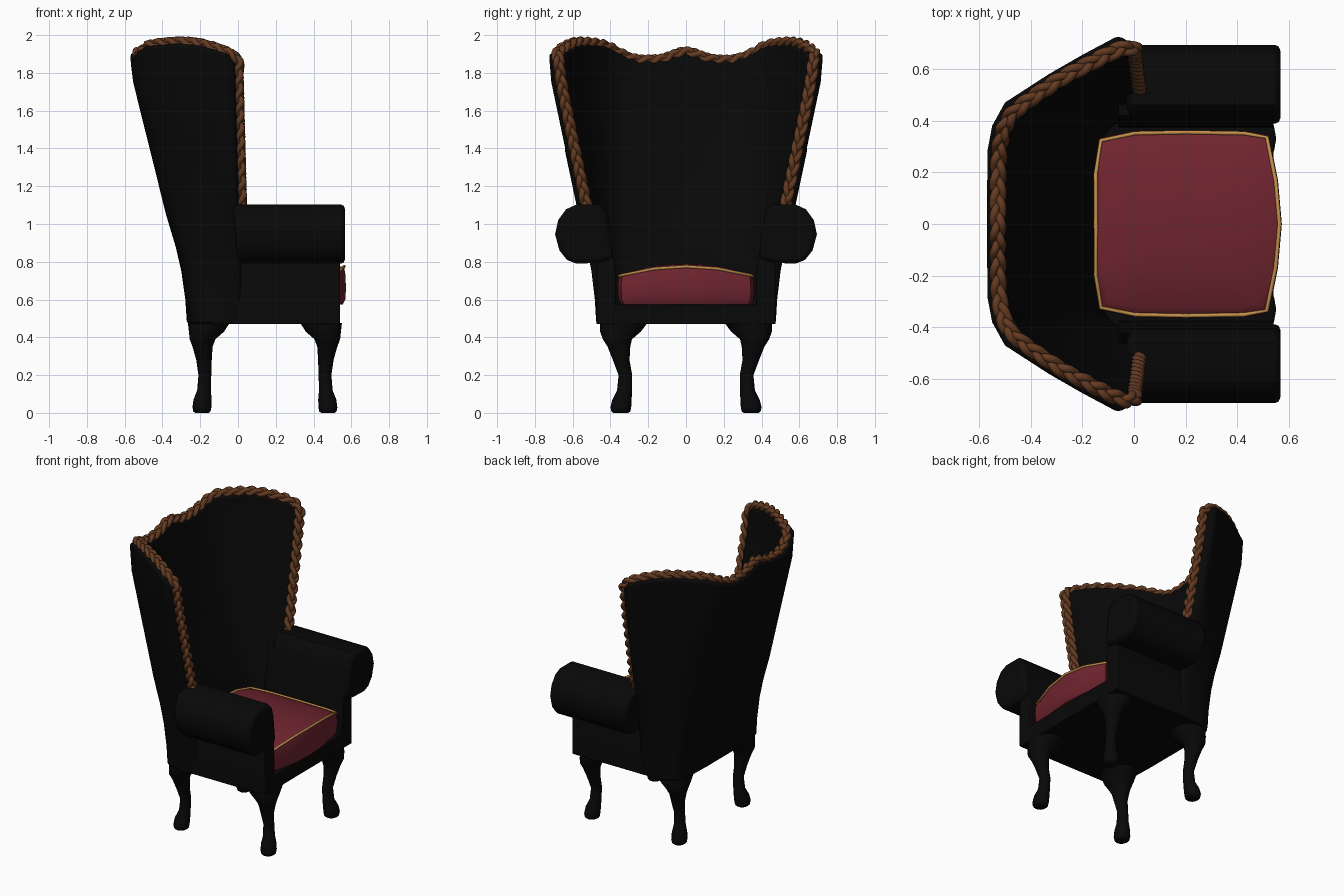
import bpy, bmesh, math
from mathutils import Vector

if "Cube" in bpy.data.objects:
    bpy.data.objects.remove(bpy.data.objects["Cube"])

def material(name, rgb):
    m = bpy.data.materials.new(name)
    m.diffuse_color = (*rgb, 1)
    m.use_nodes = True
    m.node_tree.nodes["Principled BSDF"].inputs["Base Color"].default_value = m.diffuse_color
    return m

BLACK = material("black_leather", (0.0025, 0.0025, 0.0025))
RED = material("red_velvet", (0.16, 0.018, 0.028))
GOLD = material("gold_piping", (0.55, 0.28, 0.07))
BROWN = material("brown_braid", (0.125, 0.042, 0.015))

def finish(name, verts, faces, mat, bevel=0, angle=40):
    me = bpy.data.meshes.new(name)
    me.from_pydata([tuple(v) for v in verts], [], faces)
    bm = bmesh.new()
    bm.from_mesh(me)
    bmesh.ops.recalc_face_normals(bm, faces=bm.faces)
    bm.to_mesh(me)
    bm.free()
    me.materials.append(mat)
    ob = bpy.data.objects.new(name, me)
    bpy.context.collection.objects.link(ob)
    bpy.ops.object.select_all(action='DESELECT')
    ob.select_set(True)
    bpy.context.view_layer.objects.active = ob
    bpy.ops.object.shade_smooth_by_angle(angle=math.radians(angle))
    if bevel:
        b = ob.modifiers.new("bevel", 'BEVEL')
        b.width, b.segments, b.angle_limit = bevel, 2, math.radians(50)
    return ob

def loft(rings, caps=True, wrap=False):
    """Bridge equal-length closed rings, capped or joined end to end."""
    n, m = len(rings[0]), len(rings)
    verts = [v for r in rings for v in r]
    faces = [(i * n + j, i * n + (j + 1) % n, (i + 1) % m * n + (j + 1) % n, (i + 1) % m * n + j)
             for i in range(m if wrap else m - 1) for j in range(n)]
    if caps and not wrap:
        faces += [tuple(range(n)), tuple(range((m - 1) * n, m * n))]
    return verts, faces

def tube(pts, r, sides=8, closed=False):
    rings, n = [], len(pts)
    u = None
    for i, p in enumerate(pts):
        a = pts[(i - 1) % n] if closed or i else p
        b = pts[(i + 1) % n] if closed or i < n - 1 else p
        t = (b - a).normalized()
        if u is None:
            u = t.orthogonal()
        u = (u - t * u.dot(t)).normalized()
        w = t.cross(u)
        rings.append([p + r * (u * math.cos(k * math.tau / sides) + w * math.sin(k * math.tau / sides))
                      for k in range(sides)])
    return loft(rings, wrap=closed)

def catmull(pts, steps):
    out = []
    for i in range(len(pts) - 1):
        a, b, c, d = pts[max(i - 1, 0)], pts[i], pts[i + 1], pts[min(i + 2, len(pts) - 1)]
        for k in range(steps):
            t = k / steps
            out.append(0.5 * (2 * b + (c - a) * t + (2 * a - 5 * b + 4 * c - d) * t * t
                              + (3 * b - a - 3 * c + d) * t ** 3))
    return out + [pts[-1]]

# Winged back: half plan, wing front to centre back
# (outer foot xy, outer top xy, inner foot xy, inner top xy, top height)
HALF = [
    (.02, .465, -.012, .705, .02, .40, -.012, .655, 1.85),
    (-.01, .475, -.06, .73, .0, .40, -.045, .645, 1.90),
    (-.07, .475, -.20, .655, -.04, .395, -.18, .585, 1.945),
    (-.15, .475, -.33, .58, -.075, .38, -.30, .52, 1.957),
    (-.22, .455, -.50, .47, -.10, .35, -.44, .41, 1.94),
    (-.25, .41, -.55, .38, -.115, .31, -.48, .34, 1.90),
    (-.265, .30, -.57, .28, -.125, .24, -.495, .25, 1.865),
    (-.27, .15, -.57, .14, -.13, .12, -.50, .125, 1.867),
    (-.27, 0, -.57, 0, -.13, 0, -.50, 0, 1.905),
]
COLS = [(c, 1) for c in HALF] + [(c, -1) for c in HALF[-2::-1]]
FLARE = [(.47, 0), (.6, .03), (.75, .1), (.88, .2), (1.05, .37), (1.4, .66), (1.75, .95), (1.87, 1), (3, 1)]

def flare(z):
    for (z0, t0), (z1, t1) in zip(FLARE, FLARE[1:]):
        if z <= z1:
            return t0 + (t1 - t0) * (z - z0) / (z1 - z0)

def shell(col, z, inner):
    c, s = col
    k, t = (4 if inner else 0), flare(z)
    return Vector((c[k] + (c[k + 2] - c[k]) * t, s * (c[k + 1] + (c[k + 3] - c[k + 1]) * t), z))

rows = [.47, .6, .75, .88, 1.05, 1.4, 1.75, None]
rings = [[shell(c, z or c[0][8], False) for c in COLS] + [shell(c, z or c[0][8], True) for c in COLS[::-1]]
         for z in rows]
verts, faces = loft(rings, caps=False)
n = len(COLS)
for base in (0, (len(rows) - 1) * 2 * n):
    faces += [(base + j, base + j + 1, base + 2 * n - 2 - j, base + 2 * n - 1 - j) for j in range(n - 1)]
finish("winged_back", verts, faces, BLACK, .016)

# Braided trim: three plaited strands along the wing fronts and the top edge
def edge(col, z, dx, dz):
    o, i = shell(col, z, False), shell(col, z, True)
    return o.lerp(i, .62) + Vector((dx, 0, dz)), (i - o).normalized()

up = [1.08, 1.25, 1.45, 1.65, 1.8]
ctrl = [edge(COLS[0], z, .012, 0) for z in up]
ctrl += [edge(c, c[0][8], .014 if c[0] is HALF[0] else 0, .006) for c in COLS]
ctrl += [edge(COLS[-1], z, .012, 0) for z in up[::-1]]
path = catmull([p for p, _ in ctrl], 24)
side = catmull([b for _, b in ctrl], 24)
dist = [0]
for a, b in zip(path, path[1:]):
    dist.append(dist[-1] + (b - a).length)
N = 330
strands = [[], [], []]
seg = 0
for k in range(N + 1):
    d = dist[-1] * k / N
    while seg < len(path) - 2 and dist[seg + 1] < d:
        seg += 1
    f = (d - dist[seg]) / (dist[seg + 1] - dist[seg])
    p = path[seg].lerp(path[seg + 1], f)
    t = (path[seg + 1] - path[seg]).normalized()
    b = side[seg].lerp(side[seg + 1], f)
    b = (b - t * b.dot(t)).normalized()
    nrm = t.cross(b)
    for s in range(3):
        th = math.tau * (d / (dist[-1] / 17) + s / 3)
        strands[s].append(p + b * .017 * math.sin(th) + nrm * .014 * math.sin(2 * th))
for s, pts in enumerate(strands):
    finish(f"braid_strand_{s + 1}", *tube(pts, .0165), BROWN, angle=60)

# Seat base
rings = [[(x, y, z) for x, y in ((-.14, -.475), (.54, -.475), (.54, .475), (-.14, .475))] for z in (.47, .575)]
finish("seat_base", *loft(rings), BLACK, .005)

# Arms: upright panel flowing into a scrolled roll on top
PANEL = [(.475, .47), (.475, .95), (.42, 1.03), (.405, .98), (.395, .88), (.375, .79), (.37, .47)]
ROLL = [(.45, .795), (.58, .79), (.63, .81), (.67, .86), (.693, .945), (.677, 1.02), (.635, 1.078),
        (.58, 1.103), (.46, 1.103), (.425, 1.07), (.405, 1.0), (.395, .9), (.385, .82)]
for s, tag in ((1, "left"), (-1, "right")):
    rings = [[(x, s * y, z) for y, z in PANEL] for x in (-.06, .54)]
    finish(f"{tag}_arm_panel", *loft(rings), BLACK, .005)
    rings = [[(x if x else (1.1 - z) * .1 - .03, s * y, z) for y, z in ROLL] for x in (0, .566)]
    finish(f"{tag}_arm_roll", *loft(rings), BLACK, .022)

# Seat cushion with domed top
PLAN = [(-.155, 0), (-.155, .2), (-.135, .33), (0, .358), (.2, .362), (.43, .358), (.52, .342), (.555, .17), (.57, 0)]
PLAN += [(x, -y) for x, y in PLAN[-2:0:-1]]

def ring(scale, z, dome=0):
    return [Vector((.205 + (x - .205) * scale, y * scale, z - dome * (y / .36) ** 2)) for x, y in PLAN]

rings = [ring(.96, .575), ring(.995, .60), ring(1.005, .66), ring(.995, .735, .025), ring(.975, .772, .05),
         ring(.9, .778, .042), ring(.6, .787, .018), ring(.25, .79, .003)]
finish("seat_cushion", *loft(rings), RED, angle=50)
finish("cushion_piping", *tube(ring(.98, .775, .05), .008, 8, True), GOLD, angle=60)

# Cabriole legs: (z, centre x, centre y, radius x, radius y)
LEG = [(.475, .44, .33, .11, .125), (.43, .452, .347, .093, .108), (.39, .4725, .363, .068, .077),
       (.35, .4725, .355, .053, .06), (.28, .465, .343, .041, .044), (.2, .4605, .321, .034, .036),
       (.12, .465, .325, .036, .04), (.07, .4725, .339, .048, .051), (.03, .476, .345, .05, .055),
       (.008, .476, .345, .046, .05), (0, .476, .345, .036, .04)]
for fx, end in ((1, "front"), (-1, "back")):
    for s, tag in ((1, "left"), (-1, "right")):
        rings = [[(.1425 + fx * (cx - .1425 + rx * math.cos(a)), s * (cy + ry * math.sin(a)), z)
                  for a in (k * math.tau / 16 for k in range(16))] for z, cx, cy, rx, ry in LEG]
        finish(f"{end}_{tag}_leg", *loft(rings), BLACK, angle=50)
